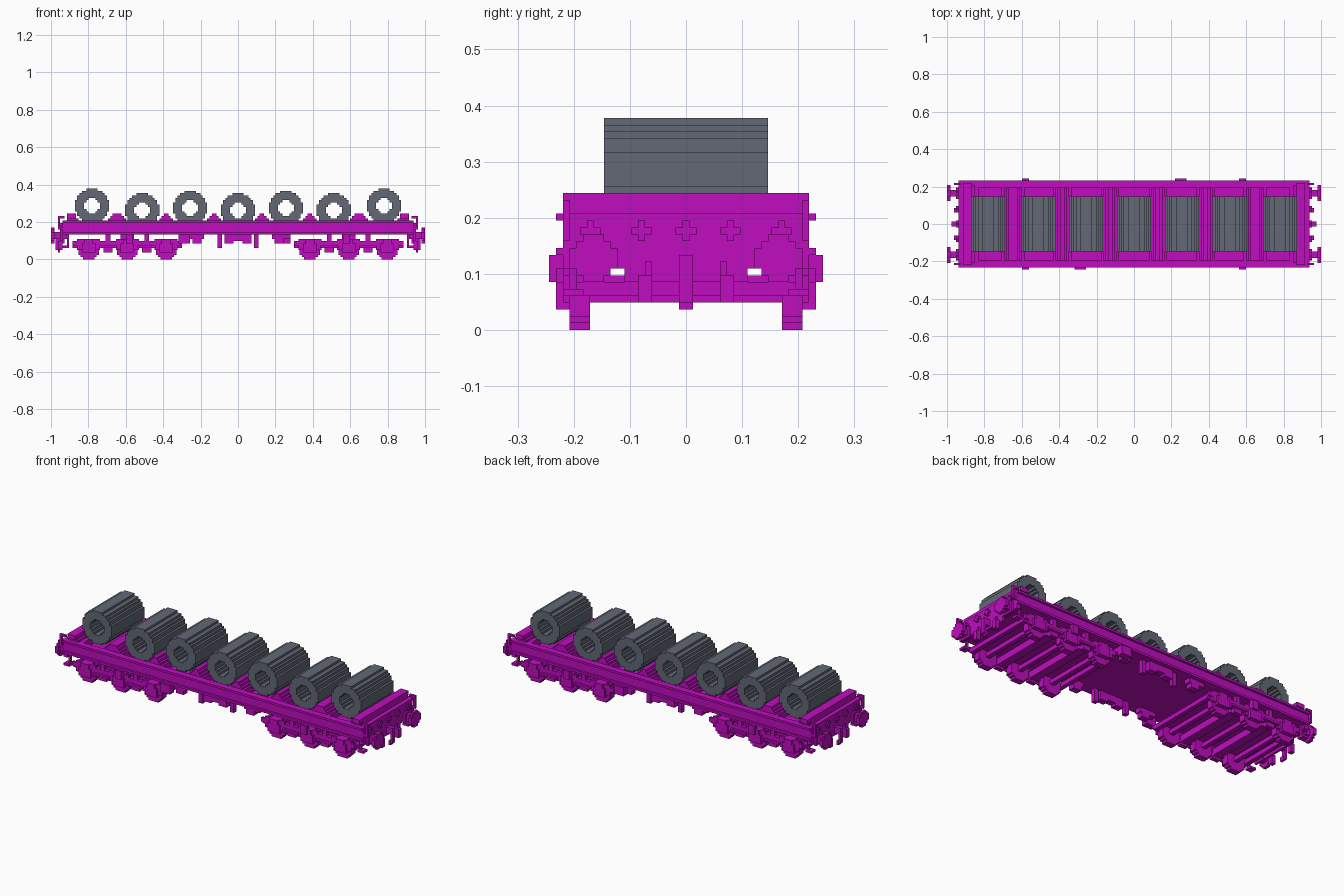
import bpy
import bmesh
from mathutils import Vector

if "Cube" in bpy.data.objects:
    bpy.data.objects.remove(bpy.data.objects["Cube"], do_unlink=True)

UNIT = 1 / 82  # edge of one block; all sizes below are in blocks


def material(name, colour):
    mat = bpy.data.materials.new(name)
    mat.use_nodes = True
    mat.diffuse_color = (*colour, 1)
    mat.node_tree.nodes["Principled BSDF"].inputs["Base Color"].default_value = (*colour, 1)
    return mat


MAGENTA = material("magenta paint", (0.53, 0.004, 0.53))
STEEL = material("coil steel", (0.122, 0.138, 0.178))


def finish(name, bm, mat):
    bmesh.ops.remove_doubles(bm, verts=bm.verts, dist=0.001)
    bmesh.ops.recalc_face_normals(bm, faces=bm.faces)
    bmesh.ops.scale(bm, vec=Vector((UNIT, UNIT, UNIT)), verts=bm.verts)
    mesh = bpy.data.meshes.new(name)
    bm.to_mesh(mesh)
    bm.free()
    mesh.materials.append(mat)
    obj = bpy.data.objects.new(name, mesh)
    bpy.context.collection.objects.link(obj)
    return obj


def boxes(name, spans, flip_x=False, flip_y=False):
    """One object from blocks (x0, x1, y0, y1, z0, z1), mirrored on request."""
    bm = bmesh.new()
    for x0, x1, y0, y1, z0, z1 in spans:
        for sx in ((1, -1) if flip_x else (1,)):
            for sy in ((1, -1) if flip_y else (1,)):
                cube = bmesh.ops.create_cube(bm, size=1)["verts"]
                bmesh.ops.scale(bm, vec=Vector((x1 - x0, y1 - y0, z1 - z0)), verts=cube)
                centre = Vector((sx * (x0 + x1), sy * (y0 + y1), z0 + z1)) / 2
                bmesh.ops.translate(bm, vec=centre, verts=cube)
    bmesh.ops.recalc_face_normals(bm, faces=bm.faces)
    return finish(name, bm, MAGENTA)


def stepped_disc(name, mat, centre, radius, depth, axis="y", hole=0):
    """Round part made of square steps, with an optional bore."""
    reach = range(-int(radius), int(radius) + 1)
    cells = {(a, b) for a in reach for b in reach
             if hole ** 2 <= a * a + b * b <= radius ** 2}
    bm = bmesh.new()
    half = depth / 2

    def quad(points):
        verts = []
        for a, b, d in points:
            local = (a, d, b) if axis == "y" else (d, a, b)
            verts.append(bm.verts.new(Vector(centre) + Vector(local)))
        bm.faces.new(verts)

    for a, b in cells:
        l, r, u, t = a - 0.5, a + 0.5, b - 0.5, b + 0.5
        for d in (-half, half):
            quad([(l, u, d), (r, u, d), (r, t, d), (l, t, d)])
        sides = {(a - 1, b): (l, u, l, t), (a + 1, b): (r, u, r, t),
                 (a, b - 1): (l, u, r, u), (a, b + 1): (l, t, r, t)}
        for neighbour, (p, q, v, w) in sides.items():
            if neighbour not in cells:
                quad([(p, q, -half), (v, w, -half), (v, w, half), (p, q, half)])
    return finish(name, bm, mat)


# Deck and channel-shaped side beams
boxes("deck", [(-77, 77, -16, 16, 11, 14)])
boxes("side_beam", [(-77, 77, 16, 18, 11, 17), (-77, 77, 18, 19, 11, 12),
                    (-77, 77, 18, 19, 16, 17)], flip_y=True)

# Coils and the stepped cradles between them
for i, (x, z) in enumerate([(0, 21.5), (21, 22.5), (42, 21.5), (64, 23.5)]):
    for side in ((1, -1) if x else (1,)):
        label = "coil_%d_%s" % (i, "left" if side > 0 else "right")
        stepped_disc(label, STEEL, (side * x, 0, z), 7.3, 24, hole=3.3)

cradles = []
for x, top in [(10.5, 1), (31.5, 1), (53, 2)]:
    for step in range(4):
        half = top + 3 - step
        low = 14 if step == 0 else 16 + step
        cradles.append((x - half, x + half, -16, 16, low, 17 + step))
boxes("cradle", cradles, flip_x=True)
boxes("end_cradle", [(68, 76, -16, 16, 14, 17), (70, 75, -17, 17, 17, 18),
                     (71, 75, -18, 18, 18, 20)], flip_x=True)

# Headstocks with sockets, coupler, hoses, handrails and steps
boxes("headstock", [(75, 77, -18, 18, 9, 17), (76, 77, -9, 9, 7, 12)], flip_x=True)
sockets = []
for y in (0, 6.5, 14):
    sockets += [(77, 78, y - 1.5, y + 1.5, 14, 15), (77, 78, y - 0.5, y + 0.5, 13, 16)]
boxes("end_socket", sockets, flip_x=True, flip_y=True)
boxes("coupler", [(77, 80, -1, 1, 8, 11), (79, 80, -1, 1, 4, 8),
                  (78, 79, -1, 1, 3, 5)], flip_x=True)
boxes("air_hose", [(77, 78, 5, 6, 7, 10), (77, 79, 5, 7, 4, 8)], flip_x=True, flip_y=True)
boxes("handrail", [(78, 79, 17, 18, 13, 19), (76, 79, 17, 18, 18, 19),
                   (76, 79, 17, 18, 13, 14)], flip_x=True, flip_y=True)
boxes("end_step", [(74, 75, 16, 17, 5, 11), (74, 77, 15, 18, 5, 6)],
      flip_x=True, flip_y=True)

# Buffers
boxes("buffer_shaft", [(77, 78, 11, 16, 8, 13), (78, 81, 12, 15, 9, 12)],
      flip_x=True, flip_y=True)
for sx in (1, -1):
    for sy in (1, -1):
        stepped_disc("buffer_plate", MAGENTA, (sx * 81.25, sy * 13.5, 10.5), 3.3, 1.5, "x")

# Three-axle bogies
BOGIE = 48.5
frame = [(BOGIE - 22, BOGIE + 22, 16, 18, 5, 8), (BOGIE - 24, BOGIE + 24, 17, 18, 6, 8)]
bars = [(BOGIE - 3, BOGIE + 3, -9, 9, 7, 11)]
for offset in (-17, 0, 17):
    x = BOGIE + offset
    # Axle boxes, springs and axles
    frame += [(x - 3, x + 3, 17, 19, 3, 7), (x - 5, x + 5, 17, 18, 4, 9),
              (x - 2, x + 2, 17, 19, 7, 9)]
    bars += [(x - 1, x + 1, -14, 14, 4, 6)]
    for sx in (1, -1):
        for sy in (1, -1):
            stepped_disc("wheel", MAGENTA, (sx * x, sy * 15.5, 4.5), 4.5, 3)
for offset in (-8.5, 8.5):
    x = BOGIE + offset
    # Frame dips, spring hangers and cross beams
    frame += [(x - 4, x + 4, 17, 19, 5, 6), (x - 2, x + 2, 16, 18, 3, 5),
              (x - 1, x + 1, 16, 18, 8, 11)]
    bars += [(x - 2, x + 2, -17, 17, 4, 7)]
for offset in (-23, 23):
    bars.append((BOGIE + offset - 1, BOGIE + offset + 1, -17, 17, 5, 7))
boxes("bogie_side_frame", frame, flip_x=True, flip_y=True)
boxes("bogie_cross_bar", bars, flip_x=True)
boxes("bogie_floor", [(BOGIE - 22, BOGIE + 22, -14, 14, 7, 8)], flip_x=True)

# Underframe equipment along the edges
boxes("underframe_box", [(15, 23, 14, 17, 9, 11), (16, 20, 14, 17, 7, 9),
                         (2, 6, 14, 17, 7, 11)], flip_x=True, flip_y=True)
boxes("centre_box", [(-2, 2, 14, 17, 8, 11)], flip_y=True)
boxes("hanger_post", [(7, 9, 14, 16, 5, 11)], flip_x=True, flip_y=True)
boxes("bogie_lever", [(46, 49, 18, 20, 7, 11)], flip_x=True, flip_y=True)
boxes("brake_lever_back", [(18, 23, 17, 20, 7, 11)])
boxes("brake_lever_front", [(-26, -21, -20, -17, 7, 11)])
